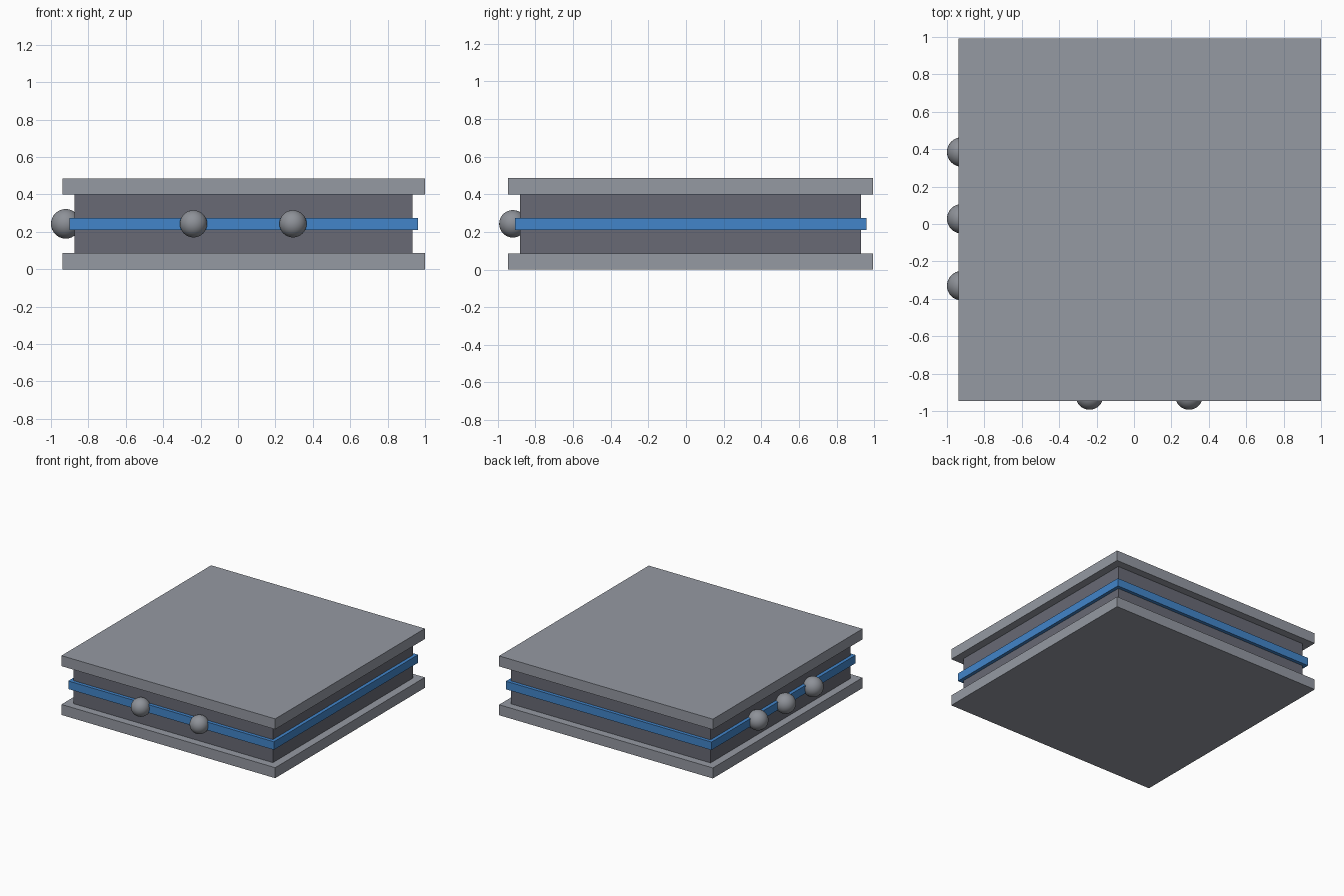
import bpy

if "Cube" in bpy.data.objects:
    bpy.data.objects.remove(bpy.data.objects["Cube"])

CX, CY = 0.03, 0.024  # centre of the square stack


def material(name, rgb):
    m = bpy.data.materials.new(name)
    m.diffuse_color = (*rgb, 1.0)
    m.use_nodes = True
    m.node_tree.nodes["Principled BSDF"].inputs["Base Color"].default_value = m.diffuse_color
    return m


light_grey = material("light grey", (0.30, 0.32, 0.365))
dark_grey = material("dark grey", (0.138, 0.144, 0.178))
blue = material("blue", (0.054, 0.235, 0.59))
ball_grey = material("ball grey", (0.27, 0.285, 0.315))


def slab(name, width, depth, z0, z1, mat):
    bpy.ops.mesh.primitive_cube_add(size=1, location=(CX, CY, (z0 + z1) / 2))
    ob = bpy.context.object
    ob.name = name
    ob.scale = (width, depth, z1 - z0)
    bpy.ops.object.transform_apply(location=False, rotation=False, scale=True)
    ob.data.materials.append(mat)


def ball(name, x, y, r):
    bpy.ops.mesh.primitive_uv_sphere_add(segments=32, ring_count=16, radius=r,
                                         location=(x, y, 0.243))
    ob = bpy.context.object
    ob.name = name
    ob.data.materials.append(ball_grey)
    bpy.ops.object.shade_smooth()


# Two plates, the recessed core between them and the band around it
slab("bottom_plate", 1.938, 1.938, 0.0, 0.086, light_grey)
slab("core", 1.808, 1.812, 0.086, 0.40, dark_grey)
slab("blue_band", 1.864, 1.868, 0.209, 0.275, blue)
slab("top_plate", 1.938, 1.938, 0.40, 0.486, light_grey)

# Balls on the left and front sides
for i, y in enumerate((-0.33, 0.028, 0.385)):
    ball(f"left_ball_{i + 1}", -0.921, y, 0.079)
for i, x in enumerate((-0.238, 0.294)):
    ball(f"front_ball_{i + 1}", x, -0.92, 0.073)
